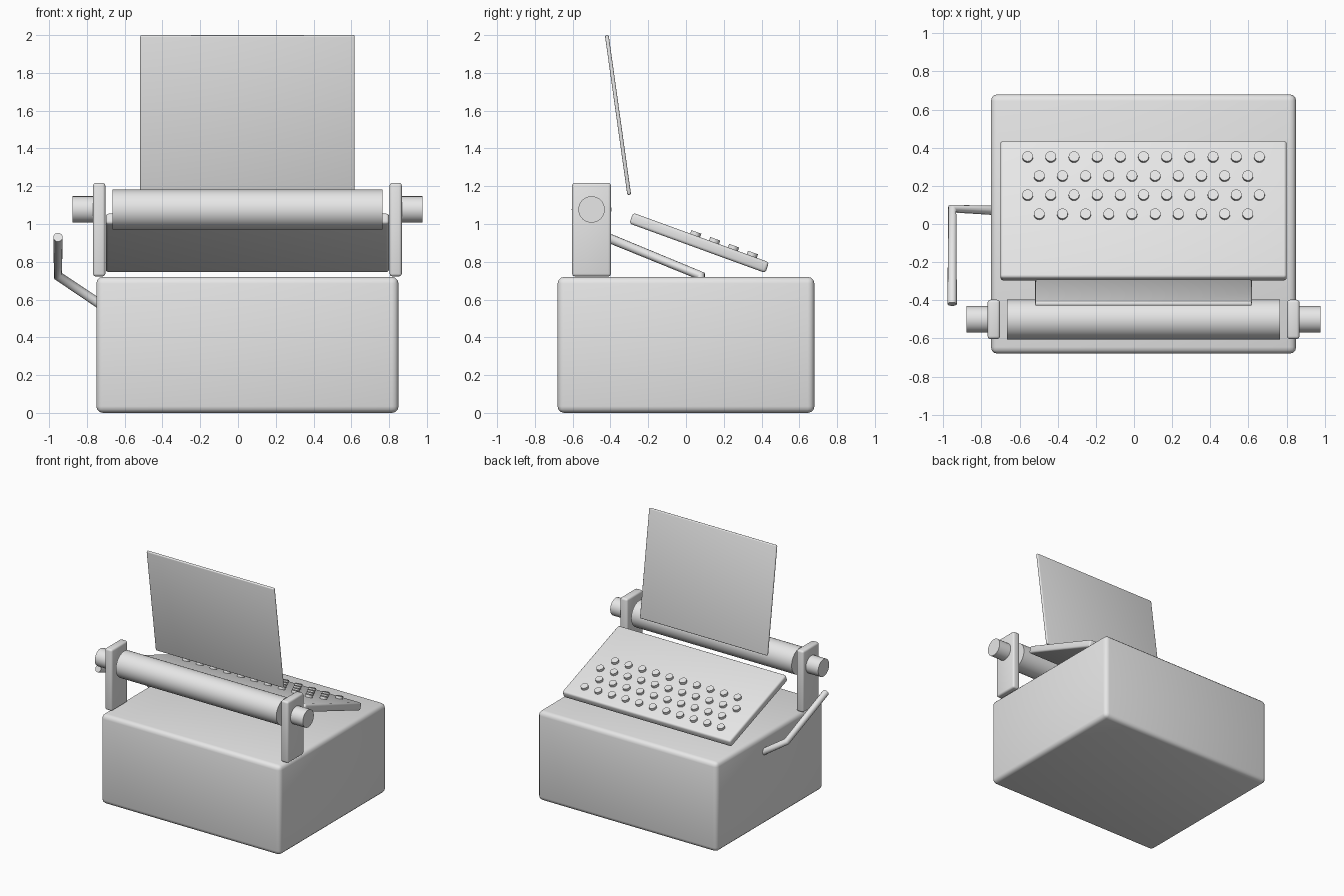
import bpy
import bmesh
from math import radians, cos, sin, pi
from mathutils import Matrix, Vector

if "Cube" in bpy.data.objects:
    bpy.data.objects.remove(bpy.data.objects["Cube"], do_unlink=True)

grey = bpy.data.materials.new("light grey")
grey.use_nodes = True
grey.diffuse_color = (0.8, 0.8, 0.8, 1)
grey.node_tree.nodes["Principled BSDF"].inputs["Base Color"].default_value = (0.8, 0.8, 0.8, 1)


def finish(name, bm, matrix):
    """Turn a bmesh into a smooth-by-angle object."""
    mesh = bpy.data.meshes.new(name)
    bm.to_mesh(mesh)
    bm.free()
    mesh.materials.append(grey)
    obj = bpy.data.objects.new(name, mesh)
    obj.matrix_world = matrix
    bpy.context.collection.objects.link(obj)
    bpy.ops.object.select_all(action='DESELECT')
    obj.select_set(True)
    bpy.context.view_layer.objects.active = obj
    bpy.ops.object.shade_smooth_by_angle(angle=radians(40))
    return obj


def rounded_box(name, centre, size, bevel, tilt=0):
    bm = bmesh.new()
    bmesh.ops.create_cube(bm, size=1)
    bmesh.ops.scale(bm, vec=size, verts=bm.verts)
    bmesh.ops.bevel(bm, geom=bm.edges[:], offset=bevel, segments=3,
                    profile=0.5, affect='EDGES')
    return finish(name, bm, Matrix.Translation(centre) @ Matrix.Rotation(tilt, 4, 'X'))


def cylinder(name, centre, radius, length, rotation, sides=32):
    bm = bmesh.new()
    bmesh.ops.create_cone(bm, cap_ends=True, segments=sides, radius1=radius,
                          radius2=radius, depth=length)
    return finish(name, bm, Matrix.Translation(centre) @ rotation)


MID = 0.05          # middle of the machine across its width
along_x = Matrix.Rotation(pi / 2, 4, 'Y')

# Main body
rounded_box("body", (MID, 0, 0.36), (1.6, 1.36, 0.72), 0.035)

# Sloping key panel
tilt = radians(-20)
panel_centre = Vector((MID, 0.07, 0.90))
rounded_box("key_panel", panel_centre, (1.5, 0.766, 0.06), 0.015, tilt)

# Staggered rows of round keys standing on the panel
panel_turn = Matrix.Rotation(tilt, 4, 'X')
for row in range(4):
    count = 11 - row % 2
    for i in range(count):
        x = (i - (count - 1) / 2) * 0.1215
        along = (0.338 - row * 0.1 - panel_centre.y) / cos(tilt)
        spot = panel_centre + panel_turn @ Vector((x, along, 0.037))
        cylinder(f"key_{row + 1}_{i + 1}", spot, 0.028, 0.025, panel_turn, 20)

# Roller
AXIS_Y, AXIS_Z = -0.5, 1.077
cylinder("roller", (MID, AXIS_Y, AXIS_Z), 0.105, 1.43, along_x, 48)

# Roller supports and end knobs
for side, label in ((-1, "right"), (1, "left")):
    rounded_box(f"{label}_support", (MID + side * 0.785, AXIS_Y, 0.97),
                (0.065, 0.206, 0.495), 0.015)
    cylinder(f"{label}_knob", (MID + side * 0.857, AXIS_Y, AXIS_Z),
             0.07, 0.14, along_x)

# Sheet of paper
rounded_box("paper", (MID, -0.36, 1.577), (1.136, 0.02, 0.853), 0.008, radians(8))

# Bent return lever
path = bpy.data.curves.new("return_lever", 'CURVE')
path.dimensions = '3D'
path.bevel_depth = 0.025
path.bevel_resolution = 4
path.use_fill_caps = True
spline = path.splines.new('POLY')
spline.points.add(2)
for point, place in zip(spline.points, ((-0.70, 0.07, 0.555), (-0.953, 0.08, 0.725),
                                        (-0.953, -0.42, 0.93))):
    point.co = (*place, 1)
path.materials.append(grey)
lever = bpy.data.objects.new("return_lever", path)
bpy.context.collection.objects.link(lever)
